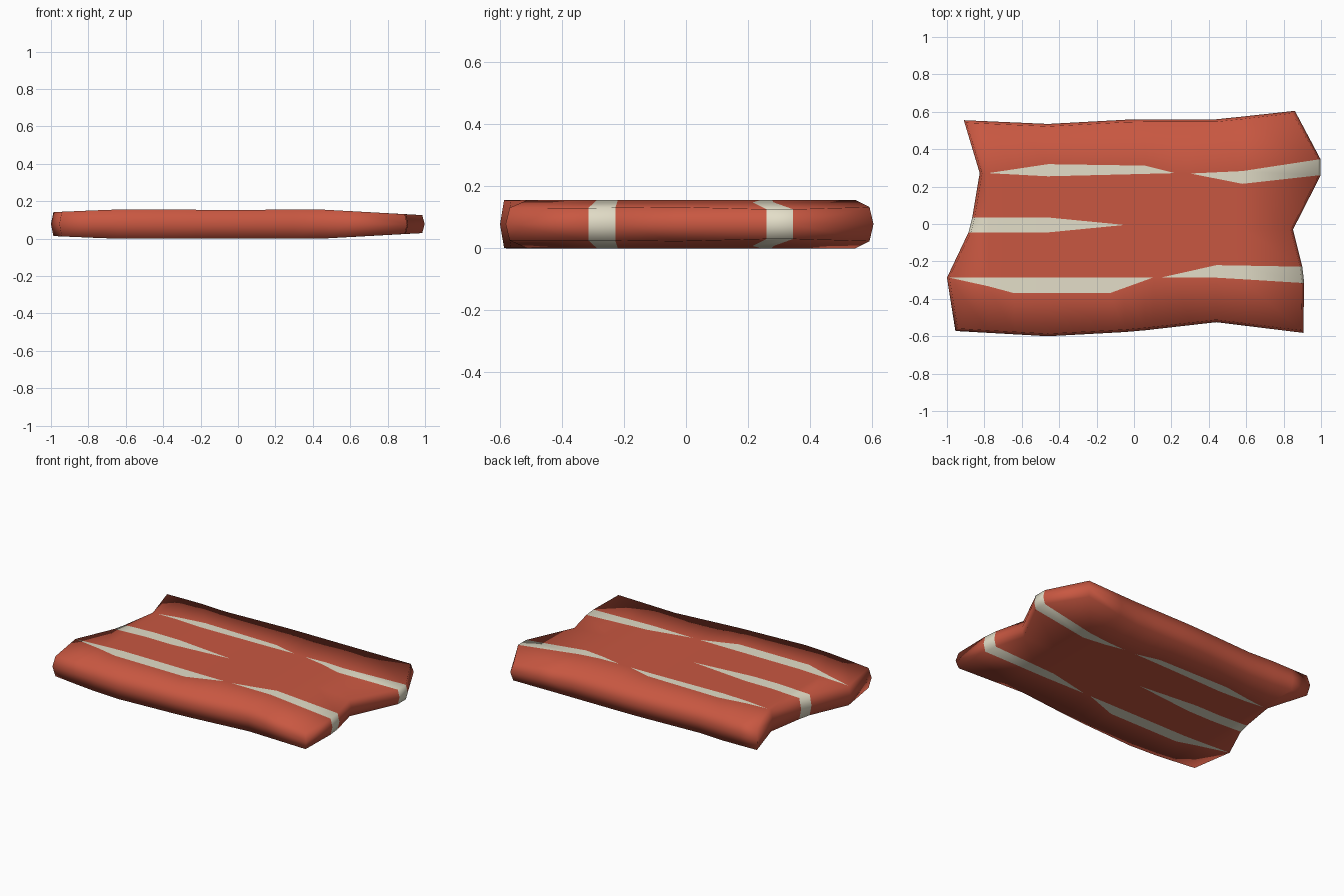
import bpy, bmesh

if "Cube" in bpy.data.objects:
    bpy.data.objects.remove(bpy.data.objects["Cube"])


def material(name, colour):
    m = bpy.data.materials.new(name)
    m.diffuse_color = (*colour, 1)
    m.use_nodes = True
    m.node_tree.nodes["Principled BSDF"].inputs["Base Color"].default_value = m.diffuse_color
    return m


def lerp(pts, x):
    """Height of a polyline at x."""
    if x <= pts[0][0]:
        return pts[0][1]
    for (x0, y0), (x1, y1) in zip(pts, pts[1:]):
        if x <= x1:
            return y0 + (y1 - y0) * (x - x0) / (x1 - x0)
    return pts[-1][1]


# long lines of the slab from back to front; pairs 1-2, 3-4, 5-6 bound fat streaks
ROWS = [
    [(-.91, .555), (-.46, .535), (0, .56), (.45, .56), (.86, .605)],
    [(-.825, .272), (-.78, .272), (-.46, .32), (.06, .312), (.22, .272), (.3, .27), (.58, .283), (.998, .345)],
    [(-.825, .272), (-.78, .272), (-.46, .255), (.22, .272), (.3, .27), (.58, .215), (.998, .26)],
    [(-.865, .035), (-.46, .035), (-.05, -.005), (.85, -.03)],
    [(-.885, -.045), (-.46, -.045), (-.05, -.005), (.85, -.03)],
    [(-1, -.287), (-.95, -.287), (.1, -.287), (.15, -.285), (.44, -.22), (.9, -.228)],
    [(-1, -.287), (-.95, -.287), (-.64, -.37), (-.13, -.37), (.1, -.287), (.15, -.285), (.44, -.287), (.91, -.315)],
    [(-.955, -.572), (-.46, -.6), (0, -.575), (.44, -.525), (.905, -.582)],
]
COLUMNS = [-.78, -.64, -.46, -.13, -.05, .06, .1, .15, .22, .3, .44, .58]
HALF = [(-1, .064), (-.65, .078), (0, .076), (.44, .078), (.9, .053), (1, .048)]
MID, INSET = .078, .013
NR, NC = len(ROWS), len(COLUMNS) + 2

bm = bmesh.new()
cache = {}


def vert(i, j, side):
    """Grid vertex: side 1 top, -1 underside, 0 bulging rim."""
    xs = [ROWS[i][0][0]] + COLUMNS + [ROWS[i][-1][0]]
    x, y = xs[j], lerp(ROWS[i], xs[j])
    z = MID + side * lerp(HALF, x)
    if side:
        x += INSET * ((j == 0) - (j == NC - 1))
        y += INSET * ((i == NR - 1) - (i == 0))
    key = (round(x, 4), round(y, 4), round(z, 4))
    if key not in cache:
        cache[key] = bm.verts.new(key)
    return cache[key]


def face(corners, mat):
    vs = list(dict.fromkeys(vert(*c) for c in corners))
    if len(vs) > 2:
        f = bm.faces.new(vs)
        f.material_index = mat
        f.smooth = True


# top and underside, with streaks on the odd strips
for s in (1, -1):
    for i in range(NR - 1):
        for j in range(NC - 1):
            face([(i, j, s), (i + 1, j, s), (i + 1, j + 1, s), (i, j + 1, s)][::s], i % 2)
    # rim: end strips continue the streaks, long sides are plain
    for i in range(NR - 1):
        for j in (0, NC - 1):
            face([(i, j, s), (i + 1, j, s), (i + 1, j, 0), (i, j, 0)], i % 2)
    for j in range(NC - 1):
        for i in (0, NR - 1):
            face([(i, j, s), (i, j + 1, s), (i, j + 1, 0), (i, j, 0)], 0)

bmesh.ops.recalc_face_normals(bm, faces=bm.faces[:])
me = bpy.data.meshes.new("meat_slab")
bm.to_mesh(me)
bm.free()
me.materials.append(material("meat red", (.58, .096, .053)))
me.materials.append(material("fat cream", (.77, .73, .58)))
slab = bpy.data.objects.new("meat_slab", me)
bpy.context.collection.objects.link(slab)
